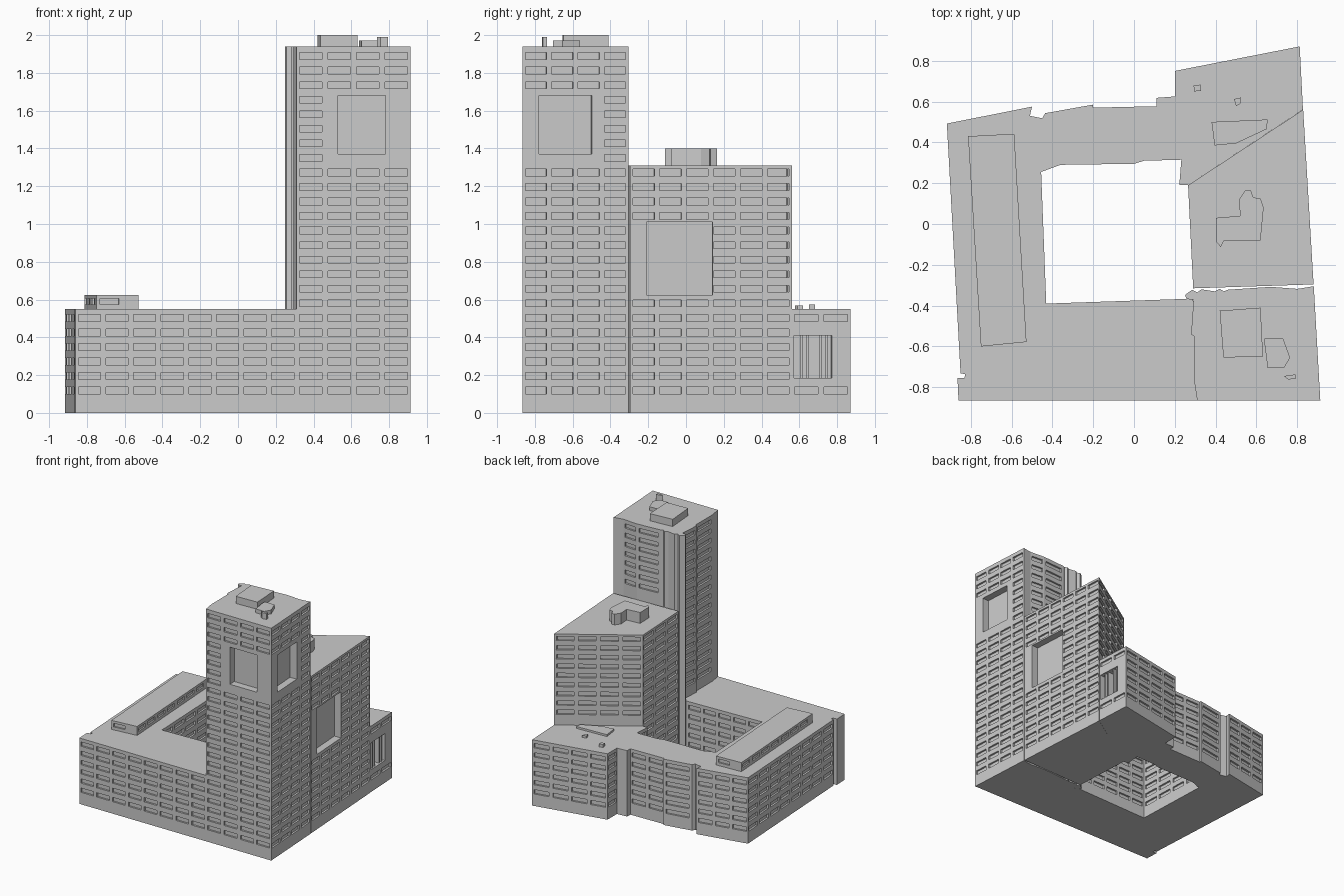
import bpy, bmesh
from mathutils import Vector

FLOOR = 0.077      # storey pitch
BAY = 0.14         # window pitch along a wall
UP = Vector((0, 0, 1))


def facade(bm, p, q, z0, z1, win_from, openings):
    """Wall from p to q with a grid of recessed windows and big openings."""
    p, q = Vector((*p, 0)), Vector((*q, 0))
    length = (q - p).length
    d = (q - p) / length
    inward = Vector((-d.y, d.x, 0))
    recess = list(openings)
    cols = int(length / BAY + 0.15)
    if win_from is not None and cols:
        bay = length / cols
        k = 0
        while z0 + 0.1 + k * FLOOR + 0.04 < z1 - 0.01:
            a = z0 + 0.1 + k * FLOOR
            k += 1
            if a < win_from:
                continue
            for c in range(cols):
                l, r = (c + 0.1) * bay, (c + 0.9) * bay
                if all(r < o[0] - .005 or l > o[1] + .005 or a + .04 < o[2] - .005 or a > o[3] + .005
                       for o in openings):
                    recess.append((l, r, a, a + 0.036, 0.015))
    us = sorted({0.0, length} | {round(v, 5) for o in recess for v in o[:2]})
    zs = sorted({z0, z1} | {round(v, 5) for o in recess for v in o[2:4]})

    def pt(u, z, depth=0):
        return p + d * u + UP * z + inward * depth

    def quad(*pts):
        bm.faces.new([bm.verts.new(v) for v in pts])

    covered = set()
    for l, r, a, b, _ in recess:
        for i, u in enumerate(us):
            if l - 1e-4 < u < r - 1e-4:
                for j, z in enumerate(zs):
                    if a - 1e-4 < z < b - 1e-4:
                        covered.add((i, j))
    for i in range(len(us) - 1):
        for j in range(len(zs) - 1):
            if (i, j) not in covered:
                u, v, a, b = us[i], us[i + 1], zs[j], zs[j + 1]
                quad(pt(u, a), pt(v, a), pt(v, b), pt(u, b))
    for l, r, a, b, dep in recess:
        ring = [(l, a), (r, a), (r, b), (l, b)]
        quad(*[pt(u, z, dep) for u, z in ring])
        for k in range(4):
            s, t = ring[k], ring[(k + 1) % 4]
            quad(pt(*s), pt(*t), pt(*t, dep), pt(*s, dep))


def block(name, outline, z0, z1, win_from=None, special={}, openings={}):
    """Prism on a counter-clockwise outline; special sets window start per edge."""
    bm = bmesh.new()
    n = len(outline)
    for i in range(n):
        facade(bm, outline[i], outline[(i + 1) % n], z0, z1,
               special.get(i, win_from), openings.get(i, []))
    bm.faces.new([bm.verts.new((x, y, z1)) for x, y in outline])
    bm.faces.new([bm.verts.new((x, y, z0)) for x, y in reversed(outline)])
    bmesh.ops.remove_doubles(bm, verts=bm.verts, dist=1e-5)
    me = bpy.data.meshes.new(name)
    bm.to_mesh(me)
    bm.free()
    ob = bpy.data.objects.new(name, me)
    bpy.context.collection.objects.link(ob)
    return ob


# Low perimeter building wrapped around the courtyard
podium = [(-0.86, -0.865), (0.31, -0.865), (0.29, -0.37), (0.25, -0.367), (-0.43, -0.39),
          (-0.455, 0.255), (-0.36, 0.29), (0.0, 0.295), (0.05, 0.31), (0.232, 0.315),
          (0.222, 0.19), (0.265, 0.19), (0.828, 0.56), (0.812, 0.87), (0.2, 0.75),
          (0.2, 0.625), (0.11, 0.618), (0.11, 0.577), (-0.2, 0.57), (-0.2, 0.585),
          (-0.435, 0.543), (-0.45, 0.518), (-0.51, 0.53), (-0.5, 0.575), (-0.917, 0.492),
          (-0.85, -0.732), (-0.828, -0.735), (-0.83, -0.755), (-0.865, -0.755)]
block("podium", podium, 0, 0.55, 0, special={1: None, 11: None},
      openings={12: [(0.012, 0.212, 0.185, 0.41, 0.06)]})

# Middle tower with slanted back wall
mid = [(0.29, -0.315), (0.88, -0.296), (0.829, 0.56), (0.265, 0.19)]
block("middle_tower", mid, 0, 1.31, 0, special={0: None, 2: 0.58},
      openings={1: [(0.087, 0.437, 0.625, 1.01, 0.06)]})

# Tall tower with stepped rear and side walls
tall = [(0.31, -0.865), (0.913, -0.865), (0.881, -0.305), (0.8, -0.318), (0.67, -0.308),
        (0.46, -0.322), (0.44, -0.33), (0.42, -0.318), (0.395, -0.33), (0.33, -0.32),
        (0.31, -0.335), (0.285, -0.322), (0.25, -0.348), (0.258, -0.368), (0.292, -0.37),
        (0.28, -0.54), (0.295, -0.55), (0.295, -0.77)]
block("tall_tower", tall, 0, 1.94, 0,
      special={i: (1.34 if i < 12 else 0.58) for i in range(2, 18)},
      openings={0: [(0.22, 0.47, 1.37, 1.68, 0.06)], 1: [(0.087, 0.367, 1.37, 1.68, 0.06)]})

# Upright fins inside the podium's side opening
for k, y in enumerate((0.612, 0.645, 0.712, 0.745)):
    x = 0.828 - (y - 0.56) * 0.052
    block(f"opening_fin_{k + 1}", [(x - 0.06, y - 0.006), (x - 0.012, y - 0.006),
                                   (x - 0.012, y + 0.006), (x - 0.06, y + 0.006)], 0.185, 0.41)

# Rooftop storey on the left wing, with one row of windows
wing = [(-0.75, -0.6), (-0.527, -0.578), (-0.587, 0.442), (-0.813, 0.43)]
block("wing_penthouse", wing, 0.55, 0.625,
      openings={i: [(k * BAY + 0.02, k * BAY + 0.12, 0.575, 0.605, 0.012)
                    for k in range(7 if i % 2 else 1)] for i in range(4)})

# Rooftop plant rooms and small vents
block("tall_plant_room", [(0.438, -0.655), (0.632, -0.648), (0.62, -0.41), (0.42, -0.425)], 1.94, 2.0)
block("tall_annex", [(0.655, -0.705), (0.735, -0.705), (0.765, -0.655), (0.73, -0.56),
                     (0.64, -0.56), (0.64, -0.59)], 1.94, 1.972)
block("tall_vent", [(0.755, -0.762), (0.795, -0.758), (0.792, -0.737), (0.735, -0.745)], 1.94, 1.99)
block("middle_plant_room", [(0.405, -0.09), (0.425, -0.112), (0.442, -0.08), (0.62, -0.08),
                            (0.635, 0.08), (0.62, 0.125), (0.585, 0.13), (0.572, 0.165),
                            (0.545, 0.165), (0.515, 0.12), (0.52, 0.04), (0.402, 0.03)], 1.31, 1.4)
block("podium_skylight", [(0.395, 0.385), (0.5, 0.395), (0.65, 0.465), (0.655, 0.512), (0.38, 0.5)],
      0.55, 0.566)
block("podium_vent_1", [(0.295, 0.65), (0.328, 0.652), (0.326, 0.683), (0.292, 0.678)], 0.55, 0.575)
block("podium_vent_2", [(0.5, 0.578), (0.522, 0.59), (0.525, 0.62), (0.49, 0.612)], 0.55, 0.568)
